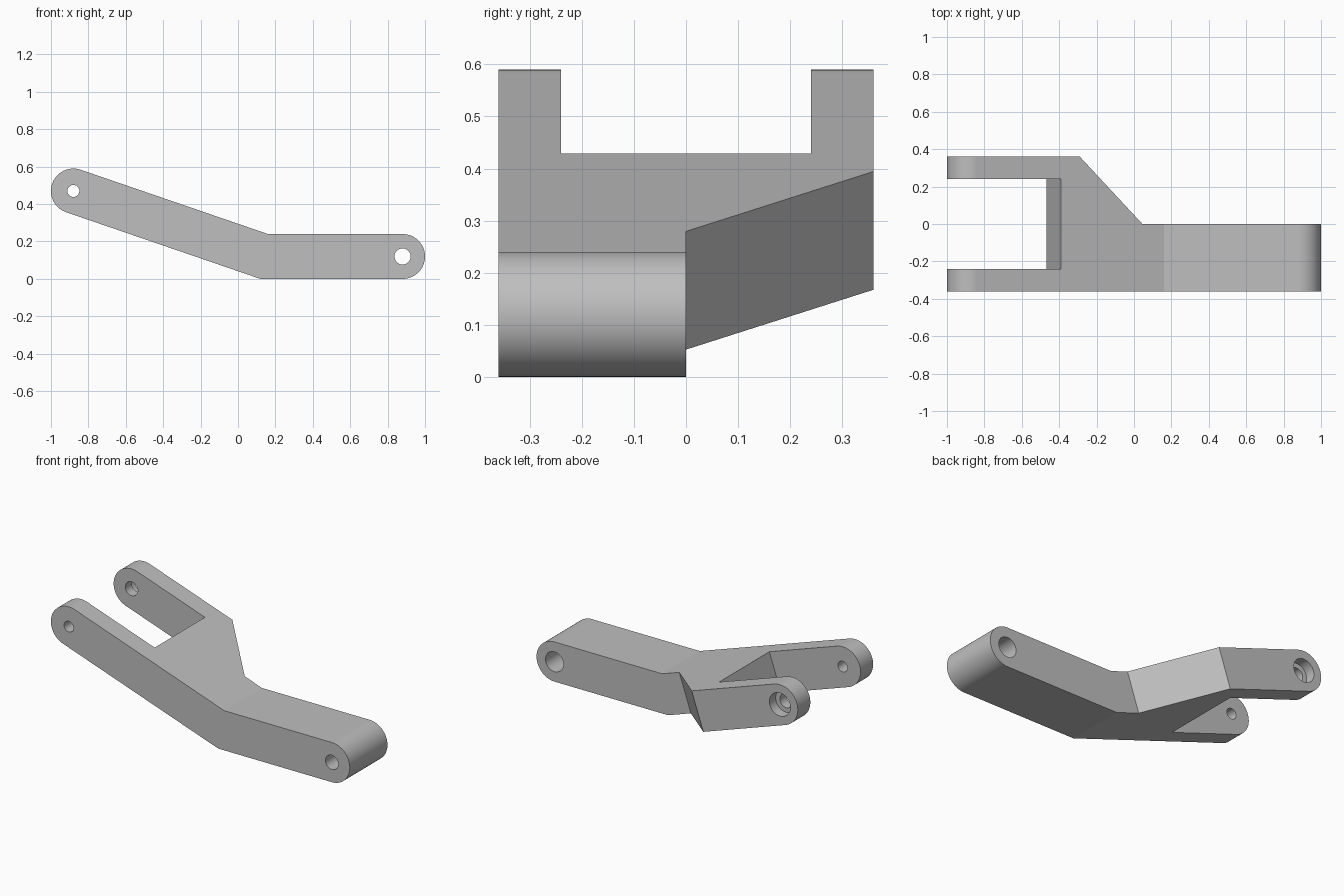
import bpy, bmesh
from math import atan2, cos, sin, pi, tan, radians
from mathutils import Matrix, Vector

cube = bpy.data.objects.get("Cube")
if cube:
    bpy.data.objects.remove(cube, do_unlink=True)

R = 0.12                                  # half thickness of the bar and radius of its ends
HALF = 0.36                               # half width
EYE, BEND, FORK = (0.88, 0.12), (0.14, 0.12), (-0.88, 0.47)
SLOPE = atan2(FORK[1] - BEND[1], BEND[0] - FORK[0])
# Frame of the sloping arm: local x runs along it, local z is its normal
ARM = Matrix.Translation((BEND[0], 0, BEND[1])) @ Matrix.Rotation(SLOPE, 4, 'Y')

grey = bpy.data.materials.new("light grey metal")
grey.use_nodes = True
COLOUR = (0.52, 0.52, 0.52, 1)
grey.diffuse_color = COLOUR
grey.node_tree.nodes["Principled BSDF"].inputs["Base Color"].default_value = COLOUR


def prism(name, points, sweep, matrix=Matrix()):
    """Closed solid from a planar outline swept along a vector."""
    bm = bmesh.new()
    face = bm.faces.new([bm.verts.new(p) for p in points])
    swept = bmesh.ops.extrude_face_region(bm, geom=[face])["geom"]
    bmesh.ops.translate(bm, vec=Vector(sweep),
                        verts=[v for v in swept if isinstance(v, bmesh.types.BMVert)])
    bmesh.ops.recalc_face_normals(bm, faces=bm.faces)
    bm.transform(matrix)
    mesh = bpy.data.meshes.new(name)
    bm.to_mesh(mesh)
    bm.free()
    mesh.materials.append(grey)
    obj = bpy.data.objects.new(name, mesh)
    bpy.context.collection.objects.link(obj)
    return obj


def arc(centre, radius, start, end, steps):
    angles = [start + (end - start) * i / steps for i in range(steps + 1)]
    return [(centre[0] + radius * cos(a), centre[1] + radius * sin(a)) for a in angles]


def bore(name, centre, radius, y0, y1):
    ring = arc(centre, radius, 0, 2 * pi, 48)[:-1]
    return prism(name, [(x, y0, z) for x, z in ring], (0, y1 - y0, 0))


def plan_cut(name, outline):
    """Cutter drawn in plan on the arm and swept along the arm normal."""
    return prism(name, [(u, y, -1) for u, y in outline], (0, 0, 2), ARM)


# Bent bar with rounded ends
shift = R * tan(SLOPE / 2)
outline = arc(EYE, R, -pi / 2, pi / 2, 32)
outline.append((BEND[0] + shift, BEND[1] + R))
outline += arc(FORK, R, pi / 2 - SLOPE, 3 * pi / 2 - SLOPE, 32)
outline.append((BEND[0] - shift, BEND[1] - R))
body = prism("bent_link_arm", [(x, -HALF, z) for x, z in outline], (0, 2 * HALF, 0))

# Fork slot, slanted shoulder, and stepped pin holes
cutters = [
    plan_cut("fork_slot", [(-2, -0.24), (-0.601, -0.24), (-0.601, 0.24), (-2, 0.24)]),
    plan_cut("shoulder_cut", [(-0.1415, 0), (2, 0), (2, 0.46), (-0.594, 0.46)]),
    bore("front_fork_hole", FORK, 0.032, -0.5, 0),
    bore("back_fork_hole", FORK, 0.042, 0, 0.33),
    bore("back_fork_counterbore", FORK, 0.07, 0.30, 0.5),
    bore("eye_hole", EYE, 0.043, -0.5, -0.1),
    bore("eye_counterbore", EYE, 0.06, -0.18, 0.2),
]
bpy.context.view_layer.objects.active = body
body.select_set(True)
for cutter in cutters:
    cutter.hide_render = True
    mod = body.modifiers.new(cutter.name, 'BOOLEAN')
    mod.operation, mod.solver, mod.object = 'DIFFERENCE', 'EXACT', cutter
    bpy.ops.object.modifier_apply(modifier=mod.name)
    bpy.data.objects.remove(cutter, do_unlink=True)

# Smooth round ends and bores, crisp edges elsewhere
bpy.ops.object.shade_smooth_by_angle(angle=radians(10))
normals = body.modifiers.new("even_normals", 'WEIGHTED_NORMAL')
normals.keep_sharp = True
